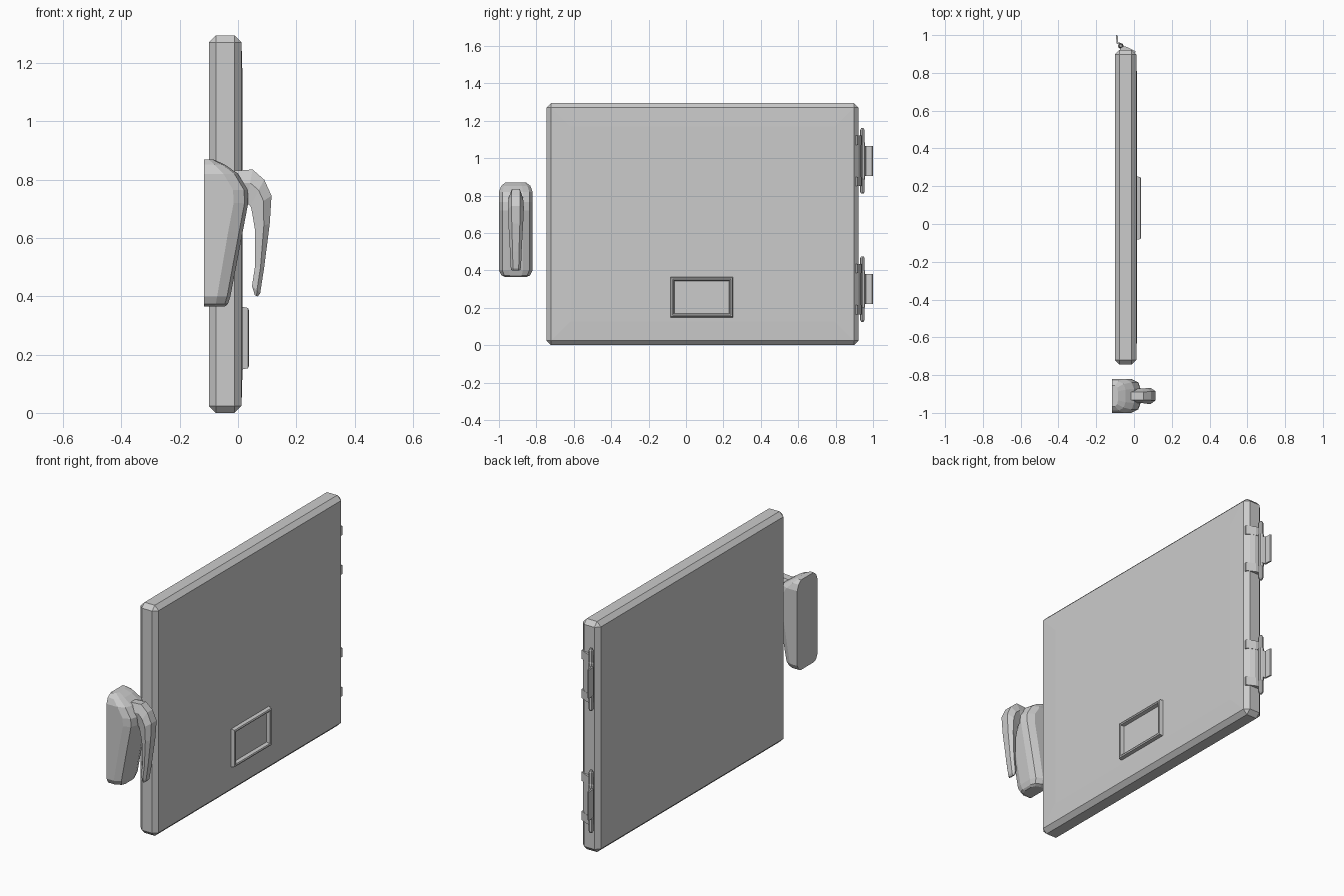
import bpy, bmesh, math
from mathutils import Vector

if "Cube" in bpy.data.objects:
    bpy.data.objects.remove(bpy.data.objects["Cube"])


def finish(name, bm):
    bmesh.ops.recalc_face_normals(bm, faces=bm.faces)
    me = bpy.data.meshes.new(name)
    bm.to_mesh(me)
    bm.free()
    ob = bpy.data.objects.new(name, me)
    bpy.context.collection.objects.link(ob)
    return ob


def loft(name, rings, closed=False):
    """Skin equal-length rings; cap the ends unless the path closes."""
    bm = bmesh.new()
    rows = [[bm.verts.new(p) for p in r] for r in rings]
    pairs = list(zip(rows, rows[1:])) + ([(rows[-1], rows[0])] if closed else [])
    for a, b in pairs:
        n = len(a)
        for i in range(n):
            j = (i + 1) % n
            bm.faces.new((a[i], a[j], b[j], b[i]))
    if not closed:
        bm.faces.new(rows[0])
        bm.faces.new(rows[-1])
    return finish(name, bm)


def prism(name, pts, z0, z1):
    return loft(name, [[(x, y, z) for x, y in pts] for z in (z0, z1)])


def rect(x0, x1, y0, y1):
    return [(x0, y0), (x1, y0), (x1, y1), (x0, y1)]


# Door panel: chamfered slab with a very slight swell on the outer face
bm = bmesh.new()
bmesh.ops.create_cube(bm, size=1)
lo, hi = Vector((-0.10, -0.745, 0)), Vector((0.012, 0.922, 1.295))
for v in bm.verts:
    v.co = Vector([lo[i] + (v.co[i] + 0.5) * (hi[i] - lo[i]) for i in range(3)])
bmesh.ops.bevel(bm, geom=bm.edges[:], offset=0.024, segments=1, affect='EDGES')
face = max(bm.faces, key=lambda f: f.calc_center_median().x)
bmesh.ops.inset_region(bm, faces=[face], thickness=0.145)
bmesh.ops.translate(bm, verts=face.verts[:], vec=(0.003, 0, 0))
finish("door_panel", bm)

# Plate frame with sloping sides
steps = [(0.008, 0), (0.034, 0.005), (0.037, 0.012), (0.034, 0.018), (0.008, 0.024)]
rings = []
for x, d in steps:
    y0, y1, z0, z1 = -0.085 + d, 0.253 - d, 0.148 + d, 0.365 - d
    rings.append([(x, y0, z0), (x, y1, z0), (x, y1, z1), (x, y0, z1)])
loft("plate_frame", rings, closed=True)

# Handle housing: (height, front reach, half width)
CY = -0.91
rings = []
for z, f, w in [(0.365, -0.045, 0.058), (0.373, -0.035, 0.076), (0.40, -0.026, 0.09),
                (0.62, 0.016, 0.09), (0.72, 0.035, 0.09), (0.765, 0.033, 0.09),
                (0.82, 0.0, 0.09), (0.852, -0.045, 0.078), (0.87, -0.085, 0.055)]:
    d = min(0.05, (f + 0.117) * 0.5)
    half = [(-0.117, w), (f - d, w), (f - d * 0.25, w * 0.8), (f, w * 0.42)]
    rings.append([(x, CY - y, z) for x, y in half] +
                 [(x, CY + y, z) for x, y in reversed(half)])
loft("handle_housing", rings)

# Pull lever: (outer x, z, inner x, z, half width), six-sided section
rings = []
for ox, oz, ix, iz, w in [(-0.02, 0.83, 0.0, 0.72, 0.038), (0.05, 0.835, 0.03, 0.72, 0.038),
                          (0.09, 0.80, 0.042, 0.71, 0.042), (0.115, 0.745, 0.046, 0.70, 0.043),
                          (0.109, 0.65, 0.058, 0.63, 0.039), (0.09, 0.50, 0.058, 0.50, 0.031),
                          (0.076, 0.41, 0.048, 0.435, 0.028), (0.068, 0.40, 0.058, 0.403, 0.024)]:
    mx, mz = ox * 0.6 + ix * 0.4, oz * 0.6 + iz * 0.4
    rings.append([(ox, CY - w * 0.55, oz), (ox, CY + w * 0.55, oz), (mx, CY + w, mz),
                  (ix, CY + w * 0.7, iz), (ix, CY - w * 0.7, iz), (mx, CY - w, mz)])
loft("pull_lever", rings)

# Hinges
for name, zc in (("lower", 0.30), ("upper", 0.985)):
    def circle(r):
        return [(-0.07 + r * math.cos(k * math.pi / 4), 0.943 + r * math.sin(k * math.pi / 4))
                for k in range(8)]
    # pin and knuckle
    loft(name + "_hinge_knuckle",
         [[(x, y, zc + h) for x, y in circle(r)] for h, r in
          [(-0.175, 0.007), (-0.165, 0.012), (-0.10, 0.012), (-0.095, 0.015),
           (0.095, 0.015), (0.10, 0.012), (0.165, 0.012), (0.175, 0.007)]])
    # fixed leaf wrapping the door edge, with end tabs
    prism(name + "_hinge_leaf",
          [(-0.075, 0.918), (-0.07, 0.94), (-0.035, 0.935), (-0.012, 0.922), (-0.03, 0.918)],
          zc - 0.085, zc + 0.085)
    for s in (-1, 1):
        a, b = sorted((zc + s * 0.085, zc + s * 0.135))
        prism(name + "_hinge_tab",
              [(-0.075, 0.918), (-0.07, 0.942), (-0.04, 0.938), (0.008, 0.915),
               (0.006, 0.905), (-0.03, 0.918)], a, b)
    # free leaf stepping out to the cabinet side
    prism(name + "_hinge_free_leaf",
          [(-0.072, 0.948), (-0.066, 0.957), (-0.084, 0.962), (-0.086, 0.995),
           (-0.090, 1.0), (-0.095, 1.0), (-0.093, 0.955)], zc - 0.08, zc + 0.08)
